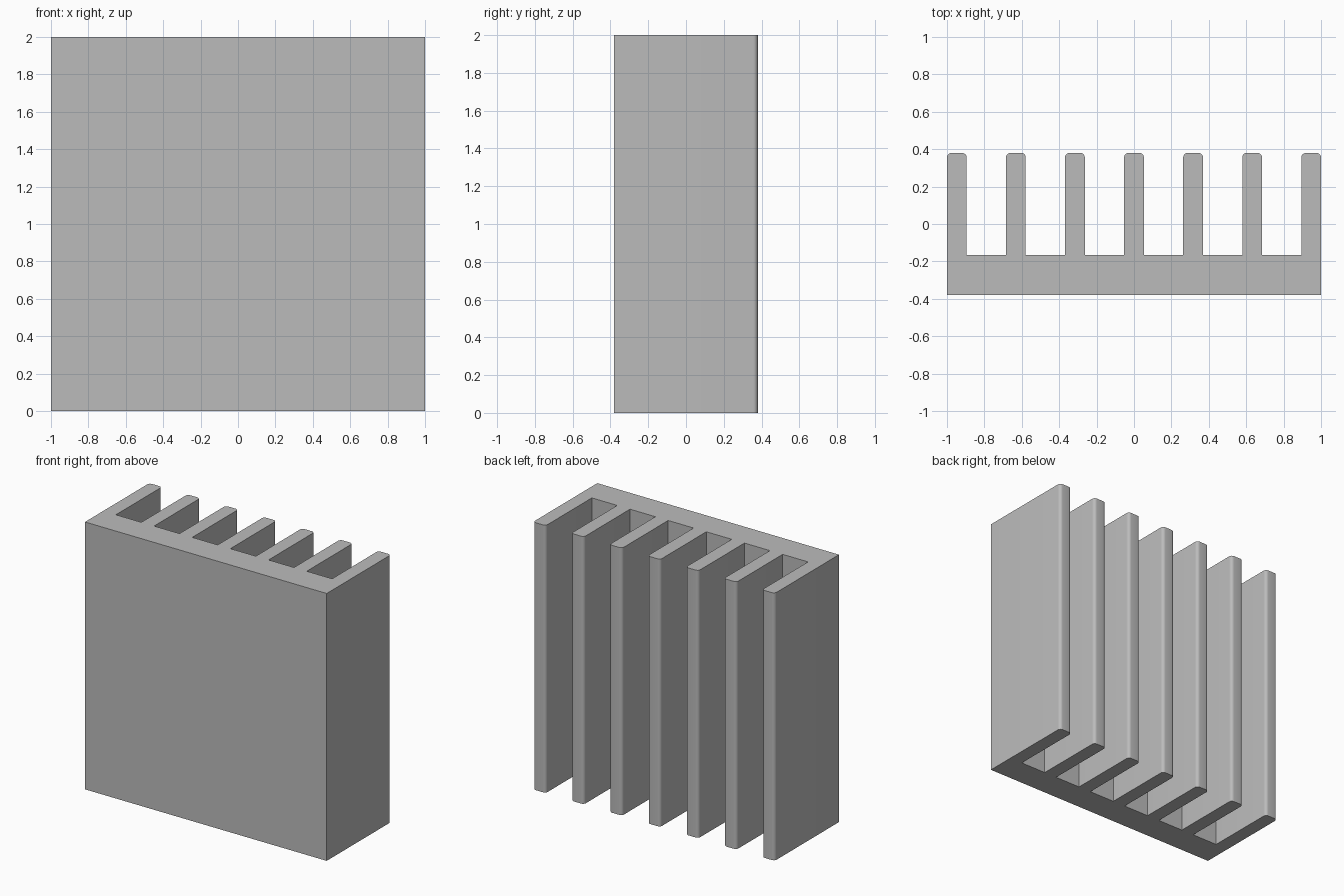
import bpy
import bmesh
from math import sin, cos, pi, radians

cube = bpy.data.objects.get("Cube")
if cube:
    bpy.data.objects.remove(cube, do_unlink=True)

FINS = 7
FIN_W = 2 / 19            # gaps are twice as wide as the fins
PITCH = 3 * FIN_W
FRONT, PLATE_BACK, TIP = -0.38, -0.165, 0.38
HEIGHT = 2.0
RADIUS, STEPS = 0.024, 6

# Plain metal
metal = bpy.data.materials.new("grey_metal")
metal.use_nodes = True
colour = (0.5, 0.5, 0.5, 1)
metal.diffuse_color = colour
metal.node_tree.nodes["Principled BSDF"].inputs["Base Color"].default_value = colour


def corner(cx, cy, start):
    """Quarter circle running clockwise from the start angle."""
    angles = [start - pi / 2 * i / STEPS for i in range(STEPS + 1)]
    return [(cx + RADIUS * cos(a), cy + RADIUS * sin(a)) for a in angles]


# Comb-shaped outline: plate along the front, rounded fins to the back
outline = [(-1, FRONT)]
for i in range(FINS):
    left = -1 + i * PITCH
    right = left + FIN_W
    if i > 0:
        outline.append((left, PLATE_BACK))
    outline += corner(left + RADIUS, TIP - RADIUS, pi)
    outline += corner(right - RADIUS, TIP - RADIUS, pi / 2)
    if i < FINS - 1:
        outline.append((right, PLATE_BACK))
outline.append((1, FRONT))

# Extrude the outline upwards
bm = bmesh.new()
base = bm.faces.new([bm.verts.new((x, y, 0)) for x, y in outline])
top = bmesh.ops.extrude_face_region(bm, geom=[base], use_keep_orig=True)
verts = [g for g in top["geom"] if isinstance(g, bmesh.types.BMVert)]
bmesh.ops.translate(bm, verts=verts, vec=(0, 0, HEIGHT))
bmesh.ops.recalc_face_normals(bm, faces=bm.faces)
mesh = bpy.data.meshes.new("heat_sink")
bm.to_mesh(mesh)
bm.free()
mesh.materials.append(metal)

heat_sink = bpy.data.objects.new("heat_sink", mesh)
bpy.context.collection.objects.link(heat_sink)
bpy.context.view_layer.objects.active = heat_sink
heat_sink.select_set(True)
bpy.ops.object.shade_smooth_by_angle(angle=radians(30))
